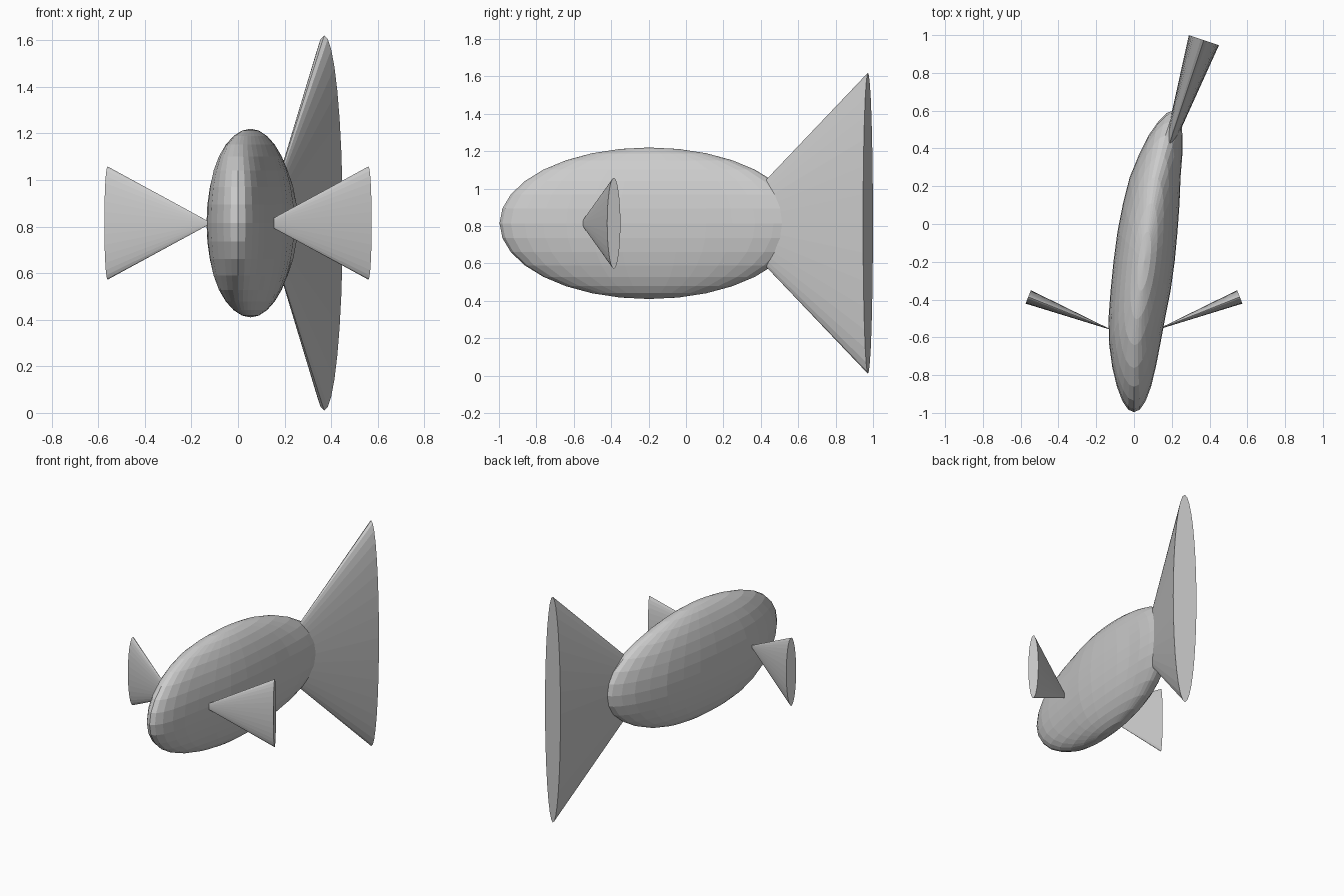
import bpy
from mathutils import Vector

default_cube = bpy.data.objects.get("Cube")
if default_cube:
    bpy.data.objects.remove(default_cube)

# One plain grey for the whole fish
GREY = (0.6, 0.6, 0.6, 1.0)
grey = bpy.data.materials.new("plain grey")
grey.use_nodes = True
grey.diffuse_color = GREY
grey.node_tree.nodes["Principled BSDF"].inputs["Base Color"].default_value = GREY

MID_Z = 0.815


def finish(name):
    obj = bpy.context.object
    obj.name = name
    obj.data.name = name
    obj.data.materials.append(grey)
    return obj


def spine_x(y):
    """Sideways shift of the body's centre line at y."""
    spine = [(-1.0, 0.0), (-0.72, 0.0), (-0.55, 0.008), (-0.3, 0.042),
             (0.0, 0.076), (0.24, 0.11), (0.476, 0.168), (0.6, 0.21)]
    for (y0, x0), (y1, x1) in zip(spine, spine[1:]):
        if y <= y1:
            return x0 + (x1 - x0) * (y - y0) / (y1 - y0)
    return spine[-1][1]


def fin(name, tip, base, radius, half_thickness):
    """Flattened cone with its point at tip and its flat end centred on base."""
    tip, base = Vector(tip), Vector(base)
    axis = tip - base
    bpy.ops.mesh.primitive_cone_add(vertices=32, radius1=radius, radius2=0,
                                    depth=axis.length)
    obj = finish(name)
    # Local z follows the axis, local y stays upright, local x is the thin side
    along = axis.normalized()
    up = Vector((0, 0, 1))
    side = up.cross(along)
    centre = (tip + base) / 2
    for v in obj.data.vertices:
        x, y, z = v.co
        v.co = centre + side * x * half_thickness / radius + up * y + along * z
    return obj


# Body: a squashed faceted sphere curving towards one side at the tail
bpy.ops.mesh.primitive_uv_sphere_add(segments=32, ring_count=16, radius=1)
body = finish("body")
for v in body.data.vertices:
    x, y, z = v.co
    y = y * 0.8 - 0.197
    v.co = (x * 0.162 + spine_x(y), y, z * 0.405 + MID_Z)

# Tail fin
fin("tail_fin", (0.115, 0.207, MID_Z), (0.37, 0.973, MID_Z), 0.805, 0.084)

# Side fins
for name, s in (("left_fin", 1), ("right_fin", -1)):
    fin(name, (s * 0.113, -0.563, MID_Z), (s * 0.56, -0.386, MID_Z), 0.243, 0.038)
